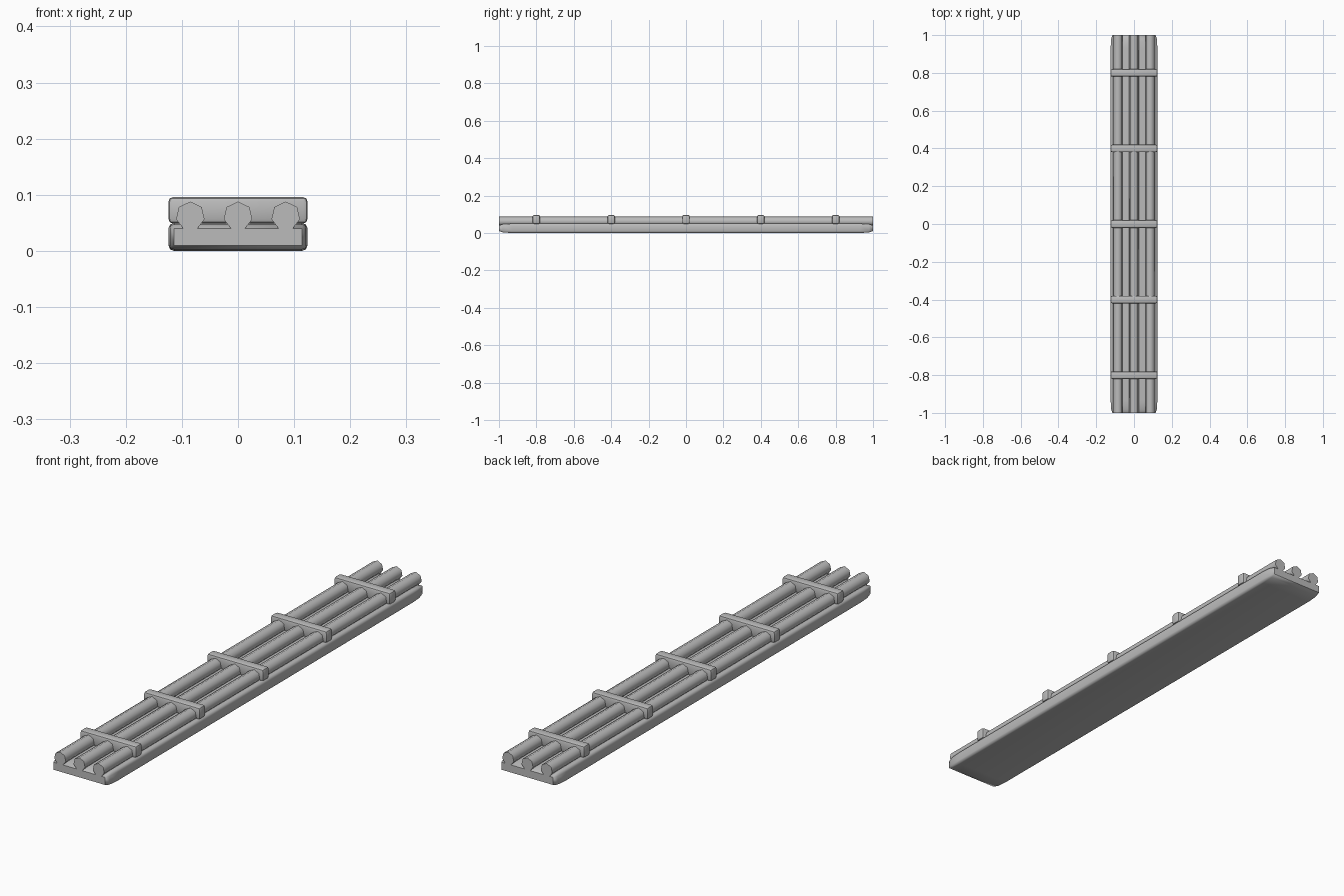
import bpy, bmesh, math
from mathutils import Matrix

cube = bpy.data.objects.get("Cube")
if cube:
    bpy.data.objects.remove(cube, do_unlink=True)

# Single plain grey for every part
grey = bpy.data.materials.new("grey")
grey.use_nodes = True
colour = (0.5, 0.5, 0.5, 1)
grey.diffuse_color = colour
grey.node_tree.nodes["Principled BSDF"].inputs["Base Color"].default_value = colour


def add_object(name, bm, smooth_angle):
    bmesh.ops.recalc_face_normals(bm, faces=bm.faces)
    mesh = bpy.data.meshes.new(name)
    bm.to_mesh(mesh)
    bm.free()
    mesh.materials.append(grey)
    obj = bpy.data.objects.new(name, mesh)
    bpy.context.collection.objects.link(obj)
    bpy.ops.object.select_all(action="DESELECT")
    obj.select_set(True)
    bpy.context.view_layer.objects.active = obj
    bpy.ops.object.shade_smooth_by_angle(angle=math.radians(smooth_angle))
    return obj


def bevelled_box(name, size, centre, bevel, stretch=1, smooth_angle=30):
    """Box with chamfered edges; stretch lengthens the chamfer along y."""
    sx, sy, sz = size
    bm = bmesh.new()
    bmesh.ops.create_cube(bm, size=1)
    bmesh.ops.scale(bm, vec=(sx, sy / stretch, sz), verts=bm.verts)
    bmesh.ops.bevel(bm, geom=bm.edges[:], offset=bevel, segments=2,
                    profile=0.5, affect="EDGES")
    bmesh.ops.scale(bm, vec=(1, stretch, 1), verts=bm.verts)
    bmesh.ops.translate(bm, vec=centre, verts=bm.verts)
    return add_object(name, bm, smooth_angle)


def rod(name, x, z, radius, length, sides=7):
    """Seven-sided rod lying along y, with one corner pointing up."""
    bm = bmesh.new()
    ring = []
    for i in range(sides):
        a = 2 * math.pi * i / sides
        ring.append(bm.verts.new((x + radius * math.sin(a), -length / 2,
                                  z + radius * math.cos(a))))
    face = bm.faces.new(ring)
    out = bmesh.ops.extrude_face_region(bm, geom=[face], use_keep_orig=True)
    moved = [v for v in out["geom"] if isinstance(v, bmesh.types.BMVert)]
    bmesh.ops.translate(bm, vec=(0, length, 0), verts=moved)
    return add_object(name, bm, 60)


# Long base plank with drawn-out chamfers at its ends
bevelled_box("base_plank", (0.248, 2, 0.05), (0, 0, 0.025), 0.01,
             stretch=7, smooth_angle=60)

# Three parallel rods
for label, x in (("right", -0.085), ("middle", 0), ("left", 0.085)):
    rod(label + "_rod", x, 0.062, 0.026, 2)

# Five cross straps holding the rods
for i in range(5):
    bevelled_box(f"strap_{i + 1}", (0.248, 0.04, 0.047),
                 (0, -0.8 + 0.4 * i, 0.0725), 0.008)
